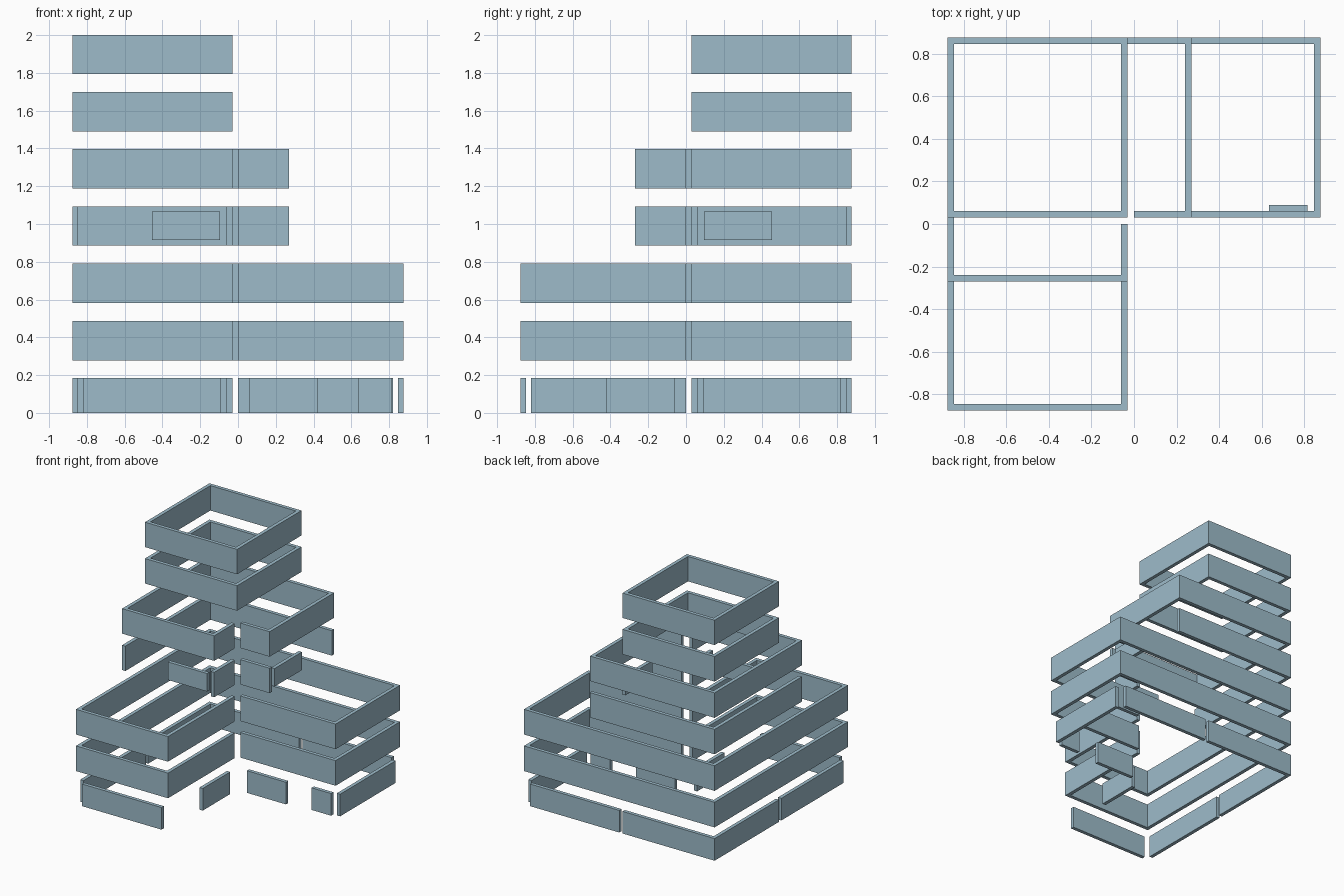
import bpy
import bmesh
from mathutils import Vector

if "Cube" in bpy.data.objects:
    bpy.data.objects.remove(bpy.data.objects["Cube"])

W = 0.03      # wall thickness
E = 0.877     # outer half size
M = 0.27      # reach of the middle tiers

mat = bpy.data.materials.new("blue grey panel")
mat.diffuse_color = (0.34, 0.50, 0.59, 1)
mat.use_nodes = True
mat.node_tree.nodes["Principled BSDF"].inputs["Base Color"].default_value = mat.diffuse_color


def wall(name, path, z0, z1, closed=False):
    """Wall strip along an outer path; thickness goes to the left of travel."""
    pts = [Vector(p) for p in path]
    n = len(pts)
    inner = []
    for i, p in enumerate(pts):
        sides = []
        if closed or i > 0:
            sides.append((p - pts[i - 1]).normalized())
        if closed or i < n - 1:
            sides.append((pts[(i + 1) % n] - p).normalized())
        normals = [Vector((-d.y, d.x)) for d in sides]
        off = normals[0] * W
        if len(normals) == 2:
            m = normals[0] + normals[1]
            off = m * (W / m.dot(normals[0]))
        inner.append(p + off)
    bm = bmesh.new()
    rings = [[bm.verts.new((q.x, q.y, z)) for q in (a, b) for z in (z0, z1)]
             for a, b in zip(pts, inner)]
    order = (0, 1, 3, 2)
    for i in range(n if closed else n - 1):
        a, b = rings[i], rings[(i + 1) % n]
        for k in range(4):
            j, l = order[k], order[(k + 1) % 4]
            bm.faces.new((a[j], b[j], b[l], a[l]))
    if not closed:
        for r in (rings[0], rings[-1]):
            bm.faces.new([r[k] for k in order])
    bmesh.ops.recalc_face_normals(bm, faces=bm.faces)
    me = bpy.data.meshes.new(name)
    bm.to_mesh(me)
    bm.free()
    me.materials.append(mat)
    ob = bpy.data.objects.new(name, me)
    bpy.context.collection.objects.link(ob)


def l_shape(e):
    """L-shaped outline left open at the inner corner."""
    return [(0, W), (e, W), (e, E), (-E, E), (-E, -e), (-W, -e), (-W, 0)]


# Ground tier: separate panels with doorway gaps
A, B = 0.82, 0.09
ground = {
    "ground_back_right": [(A, E), (0, E)],
    "ground_back_left": [(-W, E), (-E + W, E)],
    "ground_left_back": [(-E, E), (-E, W)],
    "ground_left_front": [(-E, 0), (-E, -A)],
    "ground_front": [(-A, -E), (-B, -E)],
    "ground_inner_side": [(-W, -0.42), (-W, -0.06)],
    "ground_inner_front": [(0.06, W), (0.42, W)],
    "ground_right": [(E, B), (E, A)],
    "ground_door_panel": [(0.635, 0.06), (0.815, 0.06)],
}
for name, path in ground.items():
    wall(name, path, 0, 0.184)

# Lower and middle L-shaped bands
wall("lower_band", l_shape(E), 0.277, 0.486)
wall("second_band", l_shape(E), 0.581, 0.79)
wall("fourth_band", l_shape(M), 1.188, 1.396)

# Third tier: outer corner wall, inner stubs and two smaller balcony panels
wall("third_outer", [(M, E), (-E, E), (-E, -M)], 0.885, 1.092)
wall("third_inner_front", [(0, W), (M, W)], 0.885, 1.092)
wall("third_inner_side", [(-W, -M), (-W, 0)], 0.885, 1.092)
wall("balcony_front", [(-0.455, -M), (-0.095, -M)], 0.915, 1.065)
wall("balcony_right", [(M, 0.095), (M, 0.455)], 0.915, 1.065)

# Upper tower: two closed square bands
square = [(-E, W), (-W, W), (-W, E), (-E, E)]
wall("tower_lower_band", square, 1.49, 1.698, True)
wall("tower_upper_band", square, 1.793, 2.0, True)
